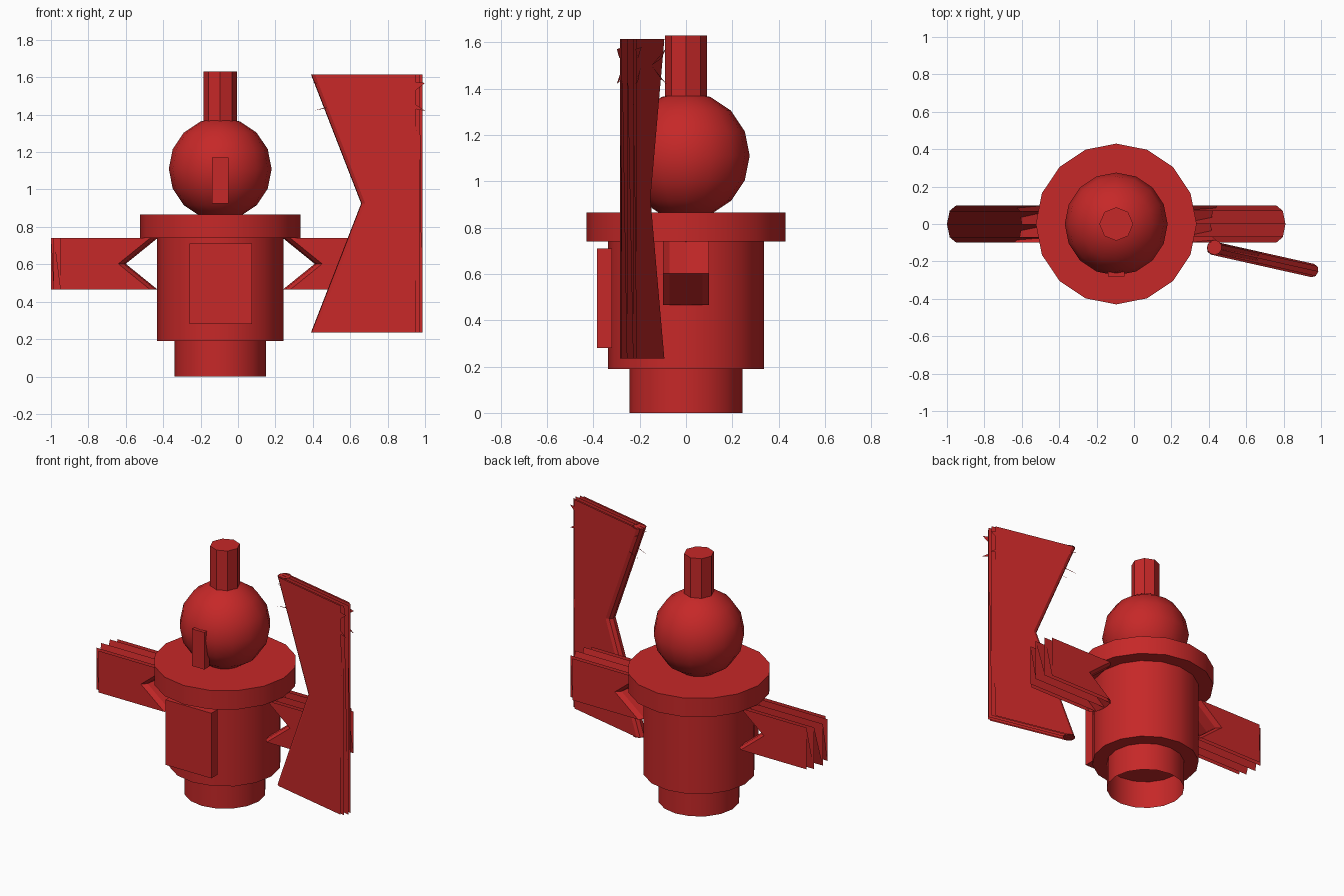
import bpy, bmesh, math
from mathutils import Vector

if "Cube" in bpy.data.objects:
    bpy.data.objects.remove(bpy.data.objects["Cube"])

CX = -0.095  # axis of the figure

red = bpy.data.materials.new("red")
red.diffuse_color = (0.565, 0.021, 0.021, 1)
red.use_nodes = True
red.node_tree.nodes["Principled BSDF"].inputs["Base Color"].default_value = red.diffuse_color


def finish(bm, name, smooth=False):
    me = bpy.data.meshes.new(name)
    bm.to_mesh(me)
    bm.free()
    me.materials.append(red)
    ob = bpy.data.objects.new(name, me)
    bpy.context.collection.objects.link(ob)
    if smooth:
        bpy.ops.object.select_all(action='DESELECT')
        ob.select_set(True)
        bpy.context.view_layer.objects.active = ob
        bpy.ops.object.shade_smooth_by_angle(angle=math.radians(50))
    return ob


def cylinder(name, r, z0, z1, sides=16, caps=True):
    bm = bmesh.new()
    bmesh.ops.create_cone(bm, cap_ends=caps, segments=sides, radius1=r, radius2=r, depth=z1 - z0)
    bmesh.ops.translate(bm, verts=bm.verts, vec=(CX, 0, (z0 + z1) / 2))
    finish(bm, name, sides > 8)


def box(name, x0, x1, y0, y1, z0, z1):
    bm = bmesh.new()
    bmesh.ops.create_cube(bm, size=1)
    for v in bm.verts:
        v.co = ((x0 + x1) / 2 + v.co.x * (x1 - x0),
                (y0 + y1) / 2 + v.co.y * (y1 - y0),
                (z0 + z1) / 2 + v.co.z * (z1 - z0))
    finish(bm, name)


def bow(name, origin, u, length, notch, z0, z1, half, round_in, round_out, layers=5):
    """Stack of notched sheets: straight outer edge, V cut into the inner edge.
    Upright sheets alternate with sheets leaning over to the next layer."""
    u = Vector(u).normalized()
    n = Vector((-u.y, u.x, 0))
    o = Vector(origin)
    bm = bmesh.new()
    zm = (z0 + z1) / 2

    def outline(angle):
        d, c = half * math.sin(angle), 1 - math.cos(angle)
        a, b = round_in * c, length - round_out * c
        row = [(b, z1), (a, z1), (notch + a, zm), (a, z0), (b, z0), (b, zm)]
        return [o + u * s + n * d + Vector((0, 0, z)) for s, z in row]

    def sheet(p):
        v = [bm.verts.new(c) for c in p]
        bm.faces.new((v[0], v[1], v[2], v[5]))
        bm.faces.new((v[5], v[2], v[3], v[4]))

    rows = [outline(math.pi * (i / (layers - 1) - 0.5)) for i in range(layers)]
    for r in rows:
        sheet(r)
    for r, s in zip(rows, rows[1:]):
        sheet([r[0], r[1], (r[2] + s[2]) / 2, s[3], s[4], (r[5] + s[5]) / 2])
        # strip lining the V cut
        for i in (1, 2):
            bm.faces.new([bm.verts.new(c) for c in (r[i], r[i + 1], s[i + 1], s[i])])
    finish(bm, name)


# Body
cylinder("base", 0.245, 0, 0.19, caps=False)
cylinder("torso", 0.337, 0.19, 0.74)
cylinder("collar", 0.43, 0.74, 0.865)
cylinder("top_post", 0.09, 1.34, 1.63, sides=8)

# Head
bm = bmesh.new()
bmesh.ops.create_uvsphere(bm, u_segments=16, v_segments=8, radius=0.275)
bmesh.ops.translate(bm, verts=bm.verts, vec=(CX, 0, 1.11))
finish(bm, "head", True)

# Front plates
box("chest_plate", -0.26, 0.075, -0.385, -0.32, 0.28, 0.71)
box("face_plate", -0.14, -0.05, -0.28, -0.225, 0.925, 1.17)

# Arms, mirrored about the figure's axis
for side, name in ((-1, "left_arm"), (1, "right_arm")):
    bow(name, (CX + side * 0.335, 0, 0), (side, 0, 0), 0.57, 0.17,
        0.465, 0.74, 0.1, 0.04, 0.05)

# Tall held panel, swung a little forwards
swing = (0.58, -0.13, 0)
bow("held_panel", (0.39, -0.122, 0), swing, 0.61, 0.275, 0.235, 1.615, 0.036, 0.03, 0.03)

# Frayed slivers near the top of the panel
bm = bmesh.new()
for d in (-0.04, 0.04):
    for tri in (((0.40, 1.42), (0.69, 1.50), (0.50, 1.44)),
                ((0.40, 1.575), (0.69, 1.50), (0.50, 1.53)),
                ((1.0, 1.42), (0.90, 1.49), (0.95, 1.43)),
                ((1.0, 1.57), (0.88, 1.58), (0.95, 1.53))):
        bm.faces.new([bm.verts.new((x, -0.122 - (x - 0.39) * 0.224 + d, z)) for x, z in tri])
finish(bm, "panel_slivers")

# Round caps at the panel's inner corners
bm = bmesh.new()
for z in (0.236, 1.614):
    ring = bmesh.ops.create_circle(bm, cap_ends=True, segments=10, radius=0.04)
    bmesh.ops.translate(bm, verts=ring["verts"], vec=(0.43, -0.125, z))
finish(bm, "panel_caps")
